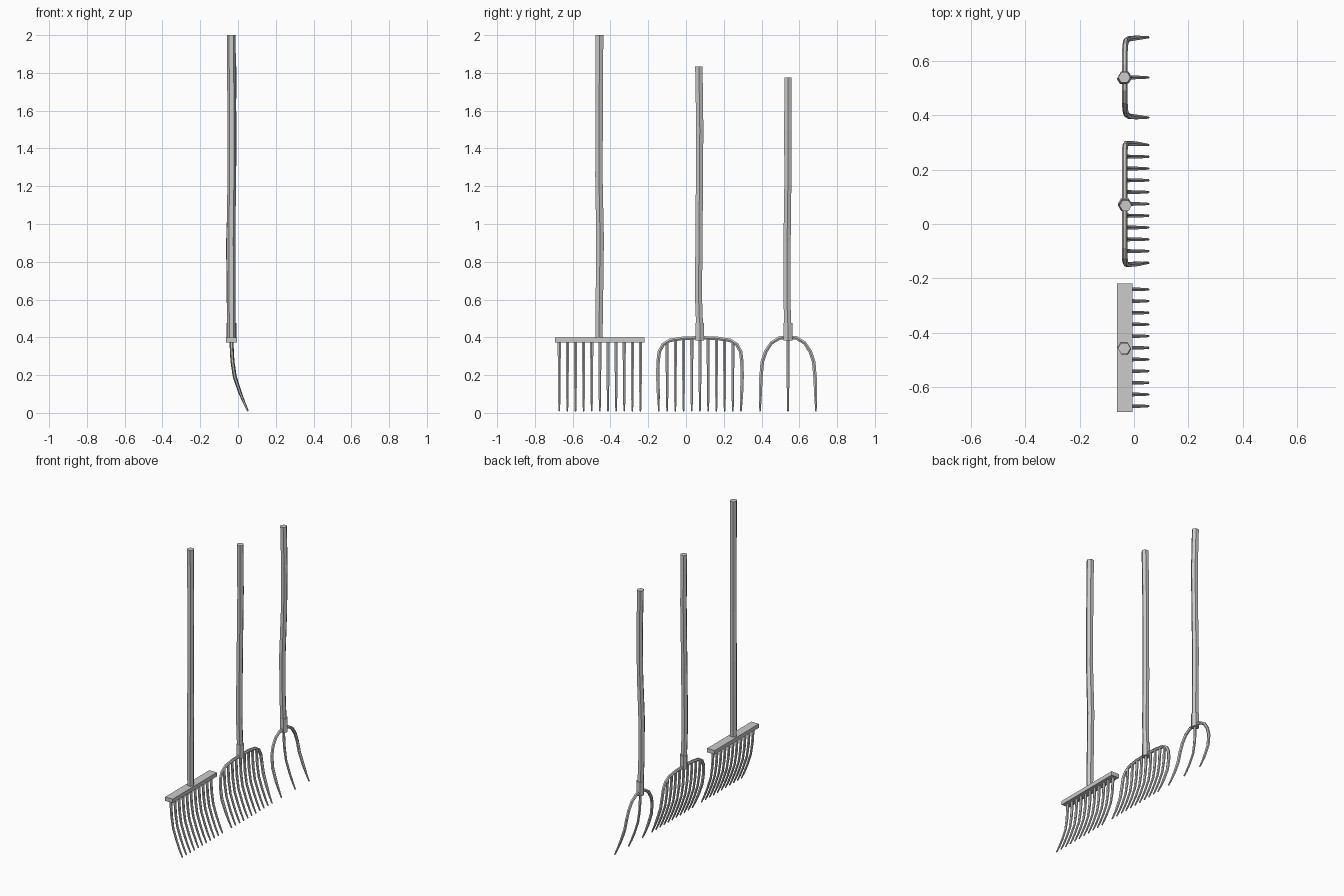
import bpy, bmesh
from mathutils import Vector

if "Cube" in bpy.data.objects:
    bpy.data.objects.remove(bpy.data.objects["Cube"])

# shared side profile of every tine: (height, forward offset)
BEND = [(0.01, 0.053), (0.055, 0.032), (0.11, 0.010), (0.19, -0.017), (0.27, -0.029), (0.35, -0.034)]


def bend_x(z):
    if z >= BEND[-1][0]:
        return BEND[-1][1]
    for (z0, x0), (z1, x1) in zip(BEND, BEND[1:]):
        if z <= z1:
            return x0 + (x1 - x0) * (z - z0) / (z1 - z0)


def sweep(name, path, radii, sides=6):
    """Loft a faceted, capped tube along a path."""
    pts = [Vector(p) for p in path]
    bm = bmesh.new()
    rings = []
    for i, p in enumerate(pts):
        t = (pts[min(i + 1, len(pts) - 1)] - pts[max(i - 1, 0)]).normalized()
        u = Vector((1, 0, 0))
        u = (u - t * u.dot(t)).normalized()
        v = t.cross(u)
        ring = []
        for k in range(sides):
            a = 6.2831853 * k / sides
            ring.append(bm.verts.new(p + radii[i] * (u * math.cos(a) + v * math.sin(a))))
        rings.append(ring)
    for a, b in zip(rings, rings[1:]):
        for k in range(sides):
            n = (k + 1) % sides
            bm.faces.new((a[k], a[n], b[n], b[k]))
    bm.faces.new(rings[0][::-1])
    bm.faces.new(rings[-1])
    bmesh.ops.recalc_face_normals(bm, faces=bm.faces)
    me = bpy.data.meshes.new(name)
    bm.to_mesh(me)
    bm.free()
    ob = bpy.data.objects.new(name, me)
    bpy.context.collection.objects.link(ob)
    return ob


import math


def tine(name, y, top):
    zs = [z for z, _ in BEND] + [top]
    radii = [0.0045, 0.0065, 0.0075, 0.008, 0.009, 0.0095, 0.0095]
    sweep(name, [(bend_x(z), y, z) for z in zs], radii)


def arch(name, yc, half):
    """Mirror half an outline (offset, height) and sweep it as one bent rod."""
    left = [(-d, z) for d, z in half]
    right = [(d, z) for d, z in reversed(half)]
    mid = [(0, half[-1][1] + 0.003)]
    outline = left + mid + right
    radii = [min(0.0105, 0.0045 + 0.05 * (z - 0.01)) for _, z in outline]
    sweep(name, [(bend_x(z), yc + d, z) for d, z in outline], radii)


def socket(name, y):
    sweep(name, [(-0.034, y, 0.383), (-0.034, y, 0.476)], [0.026, 0.026])


# rake: flat head bar, straight row of tines, long handle
bpy.ops.mesh.primitive_cube_add(size=1, location=(-0.034, -0.456, 0.3865))
bar = bpy.context.object
bar.name = "rake_head_bar"
bar.scale = (0.057, 0.474, 0.027)
for i in range(11):
    tine("rake_tine", -0.671 + 0.043 * i, 0.38)
sweep("rake_handle", [(-0.034, -0.461, 0.39), (-0.036, -0.458, 0.65), (-0.037, -0.455, 0.92),
                      (-0.033, -0.461, 1.25), (-0.033, -0.46, 1.6), (-0.036, -0.458, 2.0)],
      [0.022, 0.023, 0.0235, 0.0225, 0.023, 0.0235])

# broad fork: wide arch with inner tines
YB = 0.074
arch("broad_fork_arch", YB, [(0.217, 0.01), (0.219, 0.055), (0.221, 0.11), (0.223, 0.19), (0.222, 0.27),
                             (0.215, 0.325), (0.195, 0.362), (0.16, 0.384), (0.09, 0.395)])
for i in range(-4, 5):
    tine("broad_fork_tine", YB + 0.0435 * i, 0.37 if abs(i) == 4 else 0.39)
socket("broad_fork_socket", YB)
sweep("broad_fork_handle", [(-0.034, YB, 0.40), (-0.036, YB - 0.008, 0.62), (-0.037, YB - 0.005, 0.95),
                            (-0.034, YB - 0.003, 1.25), (-0.032, YB - 0.001, 1.5), (-0.031, YB - 0.006, 1.833)],
      [0.021, 0.0215, 0.022, 0.0215, 0.022, 0.0225])

# three-pronged fork: rounded arch with one middle tine
YF = 0.54
arch("hay_fork_arch", YF, [(0.148, 0.01), (0.147, 0.055), (0.146, 0.11), (0.143, 0.19), (0.136, 0.27),
                           (0.118, 0.325), (0.088, 0.37), (0.045, 0.397)])
tine("hay_fork_tine", YF, 0.39)
socket("hay_fork_socket", YF)
sweep("hay_fork_handle", [(-0.034, YF, 0.40), (-0.039, YF - 0.006, 0.62), (-0.041, YF - 0.005, 0.9),
                          (-0.032, YF - 0.001, 1.2), (-0.029, YF - 0.001, 1.5), (-0.036, YF, 1.775)],
      [0.021, 0.0215, 0.022, 0.0215, 0.022, 0.0225])
